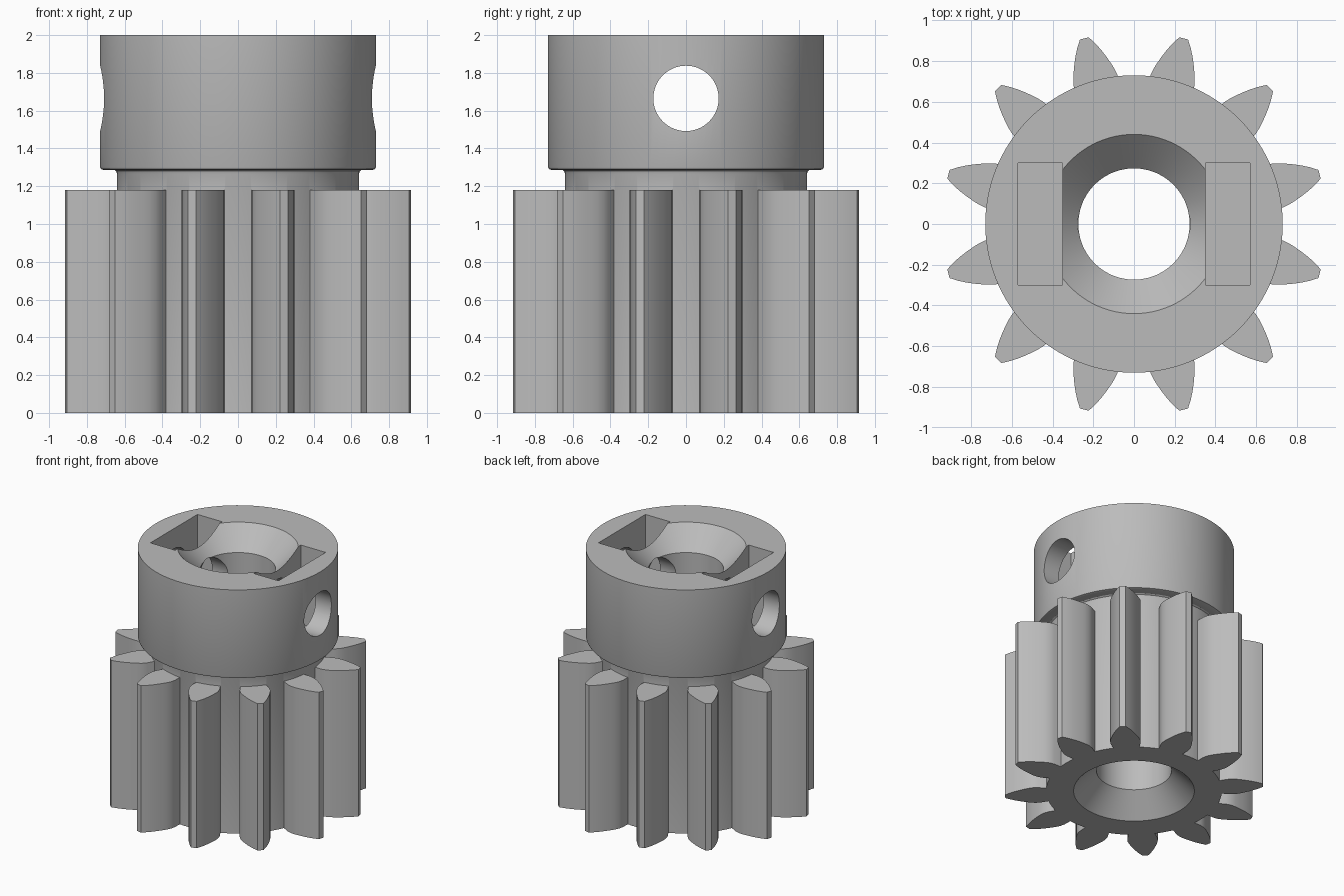
import bpy, bmesh, math
from mathutils import Matrix

if "Cube" in bpy.data.objects:
    bpy.data.objects.remove(bpy.data.objects["Cube"])

grey = bpy.data.materials.new("plain_grey")
grey.diffuse_color = (0.5, 0.5, 0.5, 1)
grey.use_nodes = True
grey.node_tree.nodes["Principled BSDF"].inputs["Base Color"].default_value = grey.diffuse_color


def make_object(name, bm):
    bmesh.ops.recalc_face_normals(bm, faces=bm.faces)
    mesh = bpy.data.meshes.new(name)
    bm.to_mesh(mesh)
    bm.free()
    mesh.materials.append(grey)
    ob = bpy.data.objects.new(name, mesh)
    bpy.context.collection.objects.link(ob)
    return ob


def lathe(name, profile, segments=120):
    """Closed (radius, z) profile revolved around z."""
    bm = bmesh.new()
    rings = []
    for i in range(segments):
        a = 2 * math.pi * i / segments
        rings.append([bm.verts.new((r * math.cos(a), r * math.sin(a), z)) for r, z in profile])
    n = len(profile)
    for i in range(segments):
        p, q = rings[i], rings[(i + 1) % segments]
        for j in range(n):
            k = (j + 1) % n
            bm.faces.new((p[j], q[j], q[k], p[k]))
    return make_object(name, bm)


def combine(target, other, operation):
    mod = target.modifiers.new("bool", 'BOOLEAN')
    mod.operation = operation
    mod.solver = 'EXACT'
    mod.object = other
    bpy.context.view_layer.objects.active = target
    bpy.ops.object.modifier_apply(modifier=mod.name)
    bpy.data.objects.remove(other)


# Core, neck and collar with countersunk bore
body = lathe("pinion_gear", [
    (0.44, 0), (0.64, 0), (0.64, 1.265), (0.645, 1.28), (0.655, 1.287),
    (0.715, 1.287), (0.726, 1.291), (0.73, 1.302), (0.73, 2), (0.44, 2),
    (0.273, 1.833), (0.273, 0.167)])

# Twelve teeth: (radius, half width) of one flank, mirrored and extruded
flank = [(0.60, 0.09), (0.64, 0.096), (0.69, 0.109), (0.73, 0.111), (0.77, 0.102),
         (0.80, 0.092), (0.835, 0.079), (0.87, 0.064), (0.905, 0.046), (0.943, 0.022)]
outline = flank + [(r, -w) for r, w in reversed(flank)]
bm = bmesh.new()
for k in range(12):
    rot = Matrix.Rotation(math.radians(15 + 30 * k), 4, 'Z')
    low = [bm.verts.new(rot @ Matrix.Translation((r, w, 0)).translation) for r, w in outline]
    high = [bm.verts.new((v.co.x, v.co.y, 1.18)) for v in low]
    bm.faces.new(low[::-1])
    bm.faces.new(high)
    for i in range(len(low)):
        j = (i + 1) % len(low)
        bm.faces.new((low[i], low[j], high[j], high[i]))
combine(body, make_object("gear_teeth", bm), 'UNION')

# Nut slots on both sides of the bore, open at the top
bm = bmesh.new()
for side in (-1, 1):
    bmesh.ops.create_cube(bm, size=1, matrix=Matrix.Translation((side * 0.46, 0, 1.765))
                          @ Matrix.Diagonal((0.22, 0.598, 0.80, 1)))
combine(body, make_object("nut_slot_cutter", bm), 'DIFFERENCE')

# Screw hole across the collar
bm = bmesh.new()
bmesh.ops.create_cone(bm, cap_ends=True, segments=64, radius1=0.173, radius2=0.173, depth=2,
                      matrix=Matrix.Translation((0, 0, 1.665)) @ Matrix.Rotation(math.pi / 2, 4, 'Y'))
combine(body, make_object("screw_hole_cutter", bm), 'DIFFERENCE')

# Smooth curved walls, keep hard edges
bpy.ops.object.select_all(action='DESELECT')
body.select_set(True)
bpy.context.view_layer.objects.active = body
bpy.ops.object.shade_smooth_by_angle(angle=math.radians(25))
